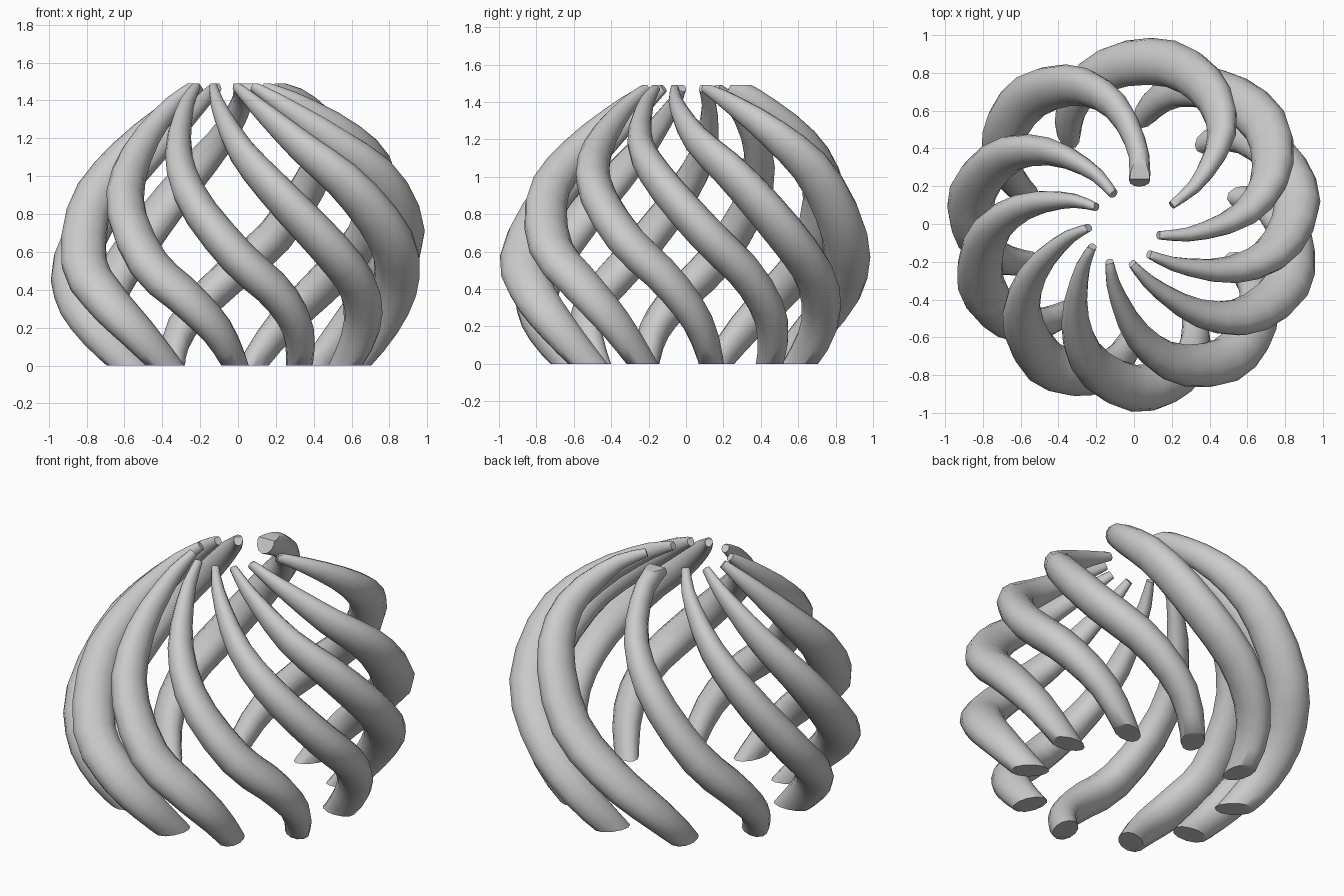
import bpy, bmesh
from math import sin, cos, pi, radians
from mathutils import Vector

if "Cube" in bpy.data.objects:
    bpy.data.objects.remove(bpy.data.objects["Cube"])

TOP = 1.49
SIDES, RINGS = 12, 20

# shared strand profile: height, distance from axis, twist in degrees, half thickness
KEYS = [
    (-0.12, 0.50, 5, 0.070),
    (0.00, 0.610, 1, 0.082),
    (0.20, 0.755, -6, 0.104),
    (0.40, 0.842, -16, 0.120),
    (0.62, 0.870, -30, 0.125),
    (0.92, 0.775, -47, 0.113),
    (1.15, 0.595, -61, 0.088),
    (1.36, 0.375, -76, 0.053),
    (1.475, 0.230, -90, 0.027),
]
SWING = [0, 0, 0.3, 0.7, 1, 1, 1, 0.7, 0]      # how much extra twist acts at each key
LEAN = [0, 0, 0.3, 0.7, 1, 0.9, 0.5, 0.15, 0]  # how much the cage leans at each key
BULGE = [0, 0, 0, 0, 0, 0.5, 1, 0.7, 0]        # where a strand swells outward
PULL = [0, 0, 0, 0, 0, 0.1, 0.25, 0.6, 1]      # how far each key follows its own tip

# strands: base angle, extra twist, bulge, tip x, tip y, tip half thickness
STRANDS = [
    (163, -4, 0.03, 0.03, 0.23, 0.070), (199, 0, 0, -0.11, 0.16, 0.032),
    (231, 0, 0, -0.20, 0.09, 0.026), (268, -1, 0, -0.24, -0.02, 0.026),
    (301, -1, 0, -0.22, -0.12, 0.026), (337, -3, 0, -0.13, -0.20, 0.026),
    (12, -4, 0, -0.01, -0.21, 0.026), (46, -9, 0, 0.08, -0.16, 0.026),
    (82, -15, 0.02, 0.13, -0.06, 0.026), (124, -17, 0.07, 0.20, 0.10, 0.026),
]


def spline(pts, u):
    """Smooth curve through the points, u from 0 to 1."""
    n = len(pts) - 1
    i = min(int(u * n), n - 1)
    t = u * n - i
    a, b, c, d = (pts[max(0, min(n, i + k))] for k in (-1, 0, 1, 2))
    return 0.5 * (2 * b + (c - a) * t + (2 * a - 5 * b + 4 * c - d) * t * t
                  + (3 * b - a - 3 * c + d) * t ** 3)


def strand(number, base, swing, bulge, tip_x, tip_y, tip_half):
    # centre line
    end = radians(base - 90)
    off = Vector((tip_x - 0.23 * cos(end), tip_y - 0.23 * sin(end), 0))
    path = []
    for (z, r, turn, half), s, lean, swell, pull in zip(KEYS, SWING, LEAN, BULGE, PULL):
        a = radians(base + turn + swing * s)
        r += bulge * swell
        z += lean * (0.07 * cos(a) + 0.05 * sin(a)) + 0.5 * bulge * swell
        p = Vector((r * cos(a), r * sin(a), z)) + off * pull
        if pull >= 0.6:
            half = max(half, tip_half)
        path.append(Vector((*p, half)))

    # oval rings swept along the centre line
    bm = bmesh.new()
    rings = []
    for i in range(RINGS + 1):
        u = i / RINGS
        q = spline(path, u)
        p = q.xyz
        tangent = (spline(path, min(1, u + 0.02)).xyz
                   - spline(path, max(0, u - 0.02)).xyz).normalized()
        out = p - Vector((0, 0, 0.6))
        out = (out - tangent * out.dot(tangent)).normalized()
        side = tangent.cross(out)
        rings.append([bm.verts.new(p + out * (q.w * cos(k * 2 * pi / SIDES))
                                   + side * (q.w * 0.8 * sin(k * 2 * pi / SIDES)))
                      for k in range(SIDES)])
    for lo, hi in zip(rings, rings[1:]):
        for k in range(SIDES):
            j = (k + 1) % SIDES
            bm.faces.new((lo[k], lo[j], hi[j], hi[k]))
    bm.faces.new(rings[0][::-1])
    bm.faces.new(rings[-1])

    # flat cuts at floor and top
    for z, n in ((0, -1), (TOP, 1)):
        cut = bmesh.ops.bisect_plane(
            bm, geom=bm.verts[:] + bm.edges[:] + bm.faces[:], dist=1e-5,
            plane_co=(0, 0, z), plane_no=(0, 0, n), clear_outer=True)
        edges = [e for e in cut["geom_cut"] if isinstance(e, bmesh.types.BMEdge)]
        bmesh.ops.holes_fill(bm, edges=edges, sides=0)
    bmesh.ops.recalc_face_normals(bm, faces=bm.faces)

    mesh = bpy.data.meshes.new(f"twisted_strand_{number}")
    bm.to_mesh(mesh)
    bm.free()
    obj = bpy.data.objects.new(f"twisted_strand_{number}", mesh)
    bpy.context.collection.objects.link(obj)
    return obj


# cage of twisted strands
bpy.ops.object.select_all(action='DESELECT')
for n, s in enumerate(STRANDS, 1):
    ob = strand(n, *s)
    ob.select_set(True)
    bpy.context.view_layer.objects.active = ob
bpy.ops.object.shade_smooth_by_angle(angle=radians(50))
